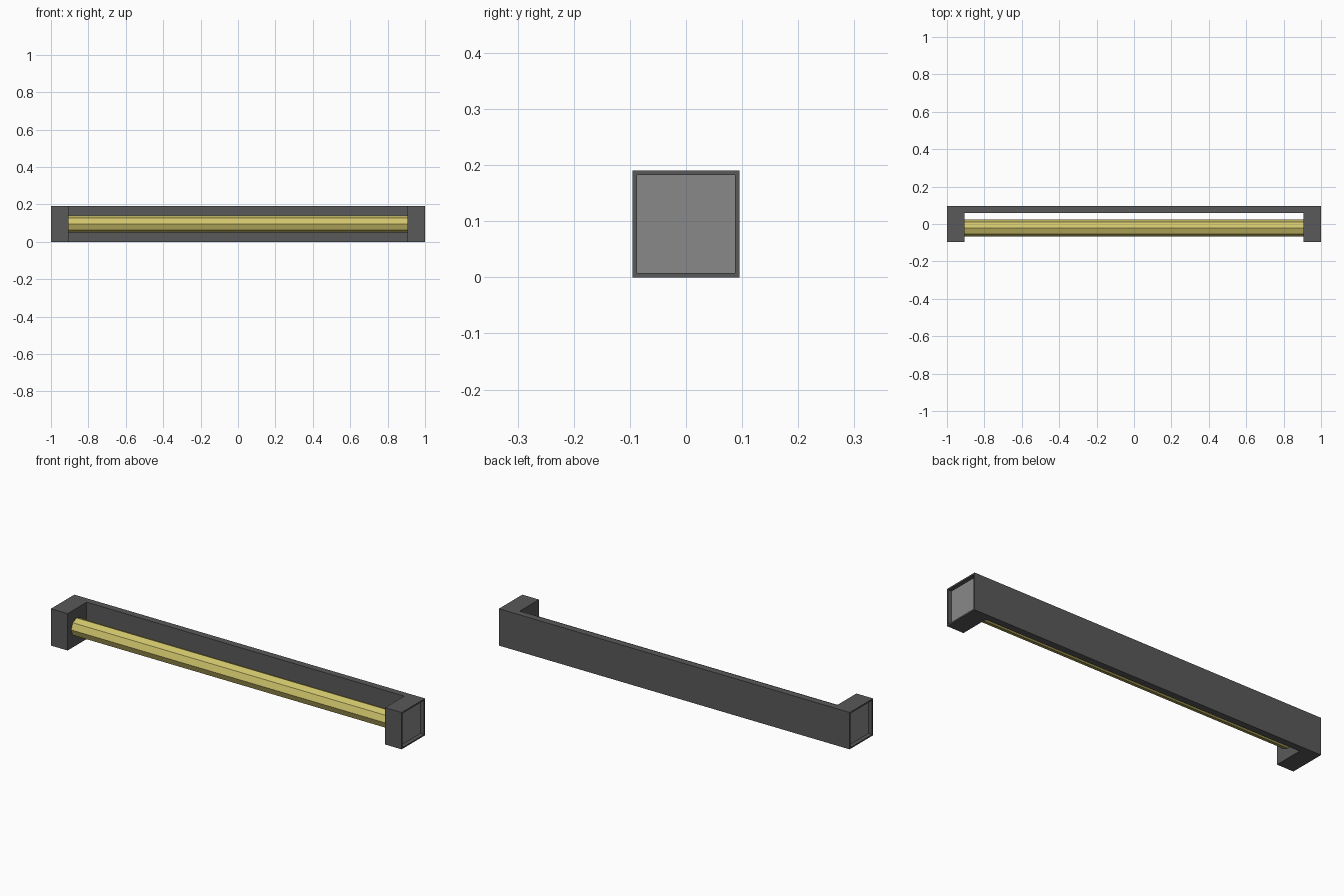
import bpy, bmesh, math
from mathutils import Matrix

cube = bpy.data.objects.get("Cube")
if cube:
    bpy.data.objects.remove(cube, do_unlink=True)

HALF_LEN, HALF_W, HEIGHT = 1.0, 0.095, 0.19
CAP_INNER, BACK_Y = 0.905, 0.06
RIM, RECESS = 0.0105, 0.02


def material(name, rgb):
    mat = bpy.data.materials.new(name)
    mat.use_nodes = True
    color = (*rgb, 1.0)
    mat.diffuse_color = color
    mat.node_tree.nodes["Principled BSDF"].inputs["Base Color"].default_value = color
    return mat


def add_object(name, bm, *mats):
    bmesh.ops.recalc_face_normals(bm, faces=bm.faces)
    mesh = bpy.data.meshes.new(name)
    bm.to_mesh(mesh)
    bm.free()
    for mat in mats:
        mesh.materials.append(mat)
    obj = bpy.data.objects.new(name, mesh)
    bpy.context.collection.objects.link(obj)
    return obj


dark = material("dark grey metal", (0.1, 0.1, 0.1))
panel = material("mid grey panel", (0.25, 0.25, 0.25))
yellow = material("yellow tube", (0.64, 0.56, 0.15))

# Bracket: a U-shaped outline extruded upward
outline = [(-HALF_LEN, HALF_W), (-HALF_LEN, -HALF_W), (-CAP_INNER, -HALF_W), (-CAP_INNER, BACK_Y)]
outline += [(-x, y) for x, y in reversed(outline)]
bm = bmesh.new()
base = bm.faces.new([bm.verts.new((x, y, 0)) for x, y in outline])
top = bmesh.ops.extrude_face_region(bm, geom=[base])["geom"]
bmesh.ops.translate(bm, verts=[v for v in top if isinstance(v, bmesh.types.BMVert)], vec=(0, 0, HEIGHT))
bmesh.ops.recalc_face_normals(bm, faces=bm.faces)

# Recessed lighter panels in both outer ends
ends = [f for f in bm.faces if abs(f.calc_center_median().x) > HALF_LEN - 0.001]
for face in ends:
    side = math.copysign(1, face.calc_center_median().x)
    bmesh.ops.inset_individual(bm, faces=[face], thickness=RIM)
    inner = bmesh.ops.extrude_discrete_faces(bm, faces=[face])["faces"][0]
    bmesh.ops.translate(bm, verts=inner.verts, vec=(-side * RECESS, 0, 0))
    inner.material_index = 1
add_object("bracket", bm, dark, panel)

# Octagonal tube held between the end caps
bm = bmesh.new()
place = Matrix.Translation((0, -0.021, HEIGHT / 2)) @ Matrix.Rotation(math.pi / 2, 4, "Y")
bmesh.ops.create_cone(bm, cap_ends=True, segments=8, radius1=0.045, radius2=0.045,
                      depth=2 * CAP_INNER, matrix=place)
add_object("tube", bm, yellow)
